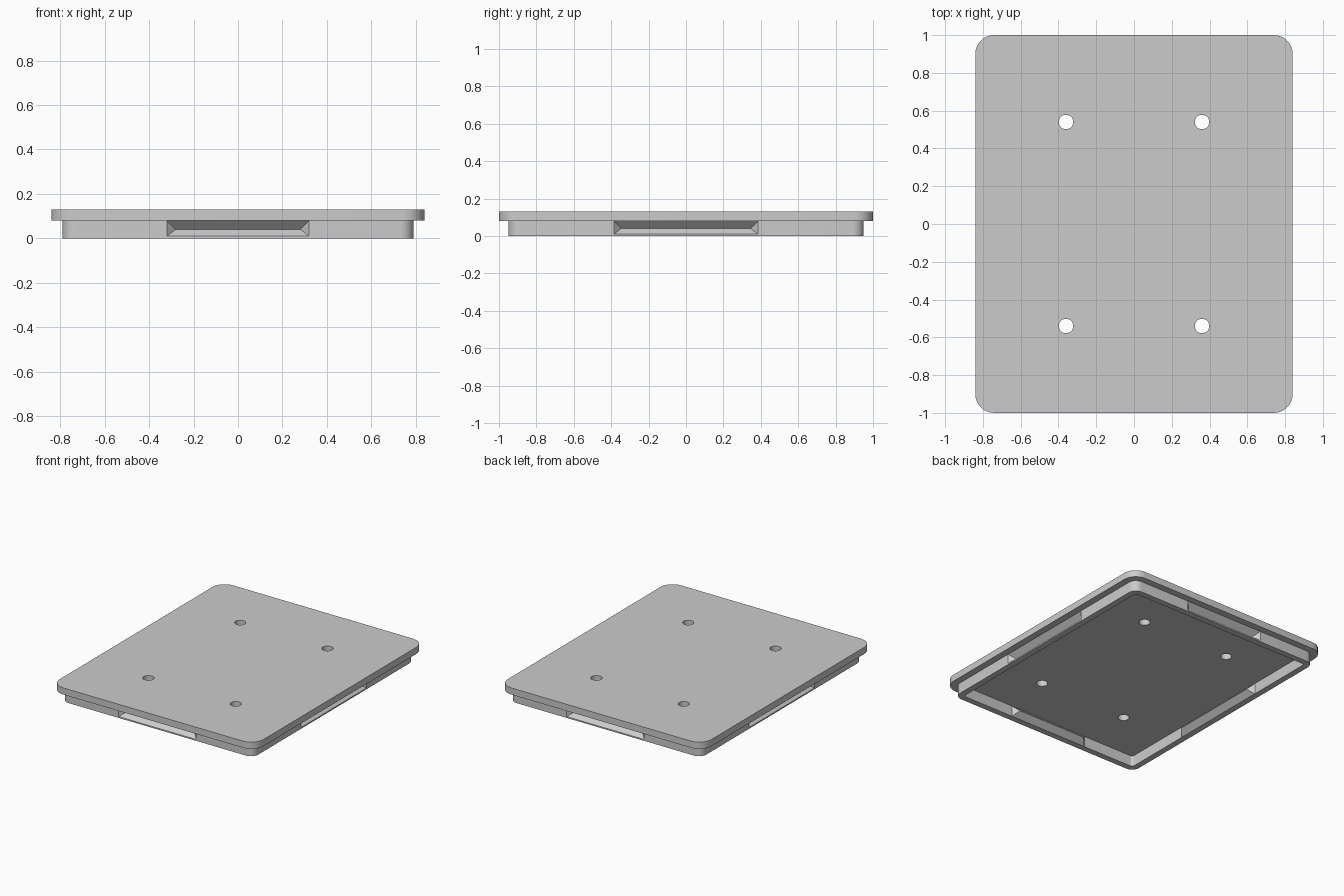
import bpy, bmesh, math
from mathutils import Matrix, Vector

if "Cube" in bpy.data.objects:
    bpy.data.objects.remove(bpy.data.objects["Cube"], do_unlink=True)

grey = bpy.data.materials.new("matte grey")
grey.use_nodes = True
grey.diffuse_color = (0.6, 0.6, 0.6, 1)
grey.node_tree.nodes["Principled BSDF"].inputs["Base Color"].default_value = (0.6, 0.6, 0.6, 1)

PLATE_X, PLATE_Y = 0.84, 1.0       # half sizes of the top plate
WALL_X, WALL_Y = 0.79, 0.95        # half sizes of the skirt
THICK, WALL_TOP, TOP = 0.045, 0.08, 0.13


def finish(name, bm):
    bmesh.ops.recalc_face_normals(bm, faces=bm.faces)
    mesh = bpy.data.meshes.new(name)
    bm.to_mesh(mesh)
    bm.free()
    mesh.materials.append(grey)
    obj = bpy.data.objects.new(name, mesh)
    bpy.context.collection.objects.link(obj)
    return obj


def rounded_slab(name, hx, hy, r, z0, z1, steps=8):
    bm = bmesh.new()
    verts = []
    for i, (sx, sy) in enumerate([(1, 1), (-1, 1), (-1, -1), (1, -1)]):
        for k in range(steps + 1):
            a = math.pi / 2 * (i + k / steps)
            verts.append(bm.verts.new((sx * (hx - r) + r * math.cos(a),
                                       sy * (hy - r) + r * math.sin(a), z0)))
    face = bm.faces.new(verts)
    out = bmesh.ops.extrude_face_region(bm, geom=[face])
    top = [v for v in out["geom"] if isinstance(v, bmesh.types.BMVert)]
    bmesh.ops.translate(bm, verts=top, vec=(0, 0, z1 - z0))
    return finish(name, bm)


def ridge(name, half, depth, low, peak, high, back, place):
    """Wedge with sloping ends; its ridge points along local +y."""
    grow = back / depth
    corners = [Vector((s * half, 0, z)) for z in (low, high) for s in (-1, 1)]
    tips = [Vector((s * (half - depth), depth, peak)) for s in (-1, 1)]
    # Push the open side out along its own slopes
    base = []
    for c in corners:
        tip = tips[0] if c.x < 0 else tips[1]
        base.append(c + (c - tip) * grow)
    bm = bmesh.new()
    for p in base + tips:
        bm.verts.new(place @ p)
    bmesh.ops.convex_hull(bm, input=bm.verts)
    bmesh.ops.dissolve_limit(bm, angle_limit=0.01, verts=bm.verts, edges=bm.edges)
    return finish(name, bm)


def cut(obj, cutters):
    for c in cutters:
        mod = obj.modifiers.new("cut", 'BOOLEAN')
        mod.operation, mod.solver, mod.object = 'DIFFERENCE', 'EXACT', c
        c.hide_render = True
    graph = bpy.context.evaluated_depsgraph_get()
    mesh = bpy.data.meshes.new_from_object(obj.evaluated_get(graph))
    obj.modifiers.clear()
    obj.data = mesh
    for c in cutters:
        bpy.data.objects.remove(c, do_unlink=True)


# Top plate with four screw holes
plate = rounded_slab("top_plate", PLATE_X, PLATE_Y, 0.1, WALL_TOP, TOP)
holes = []
for x in (-0.36, 0.36):
    for y in (-0.54, 0.54):
        bm = bmesh.new()
        bmesh.ops.create_cone(bm, cap_ends=True, segments=32, radius1=0.038, radius2=0.038,
                              depth=0.4, matrix=Matrix.Translation((x, y, 0.1)))
        holes.append(finish("hole_cutter", bm))
cut(plate, holes)

# Skirt under the plate, hollow inside
skirt = rounded_slab("skirt_wall", WALL_X, WALL_Y, 0.06, 0, WALL_TOP)
cutters = [rounded_slab("inner_cutter", WALL_X - THICK, WALL_Y - THICK, 0.02, -0.1, 0.2)]

# Finger grooves outside each wall, with matching ribs inside
parts = [plate, skirt]
sides = [("front", 0, WALL_Y, 0.32), ("right", 1, WALL_X, 0.385),
         ("back", 2, WALL_Y, 0.32), ("left", 3, WALL_X, 0.385)]
for name, turn, dist, half in sides:
    spin = Matrix.Rotation(-turn * math.pi / 2, 4, 'Z')
    outer = spin @ Matrix.Translation((0, -dist, 0))
    inner = spin @ Matrix.Translation((0, -dist + THICK, 0))
    cutters.append(ridge("groove_cutter", half, 0.04, 0.01, 0.04, WALL_TOP, 0.02, outer))
    parts.append(ridge(name + "_inner_rib", half, 0.04, 0, 0.04, WALL_TOP, 0, inner))
cut(skirt, cutters)

# Smooth rounded corners, keep hard edges
bpy.ops.object.select_all(action='DESELECT')
for p in parts:
    p.select_set(True)
bpy.context.view_layer.objects.active = plate
bpy.ops.object.shade_smooth_by_angle(angle=math.radians(30))
